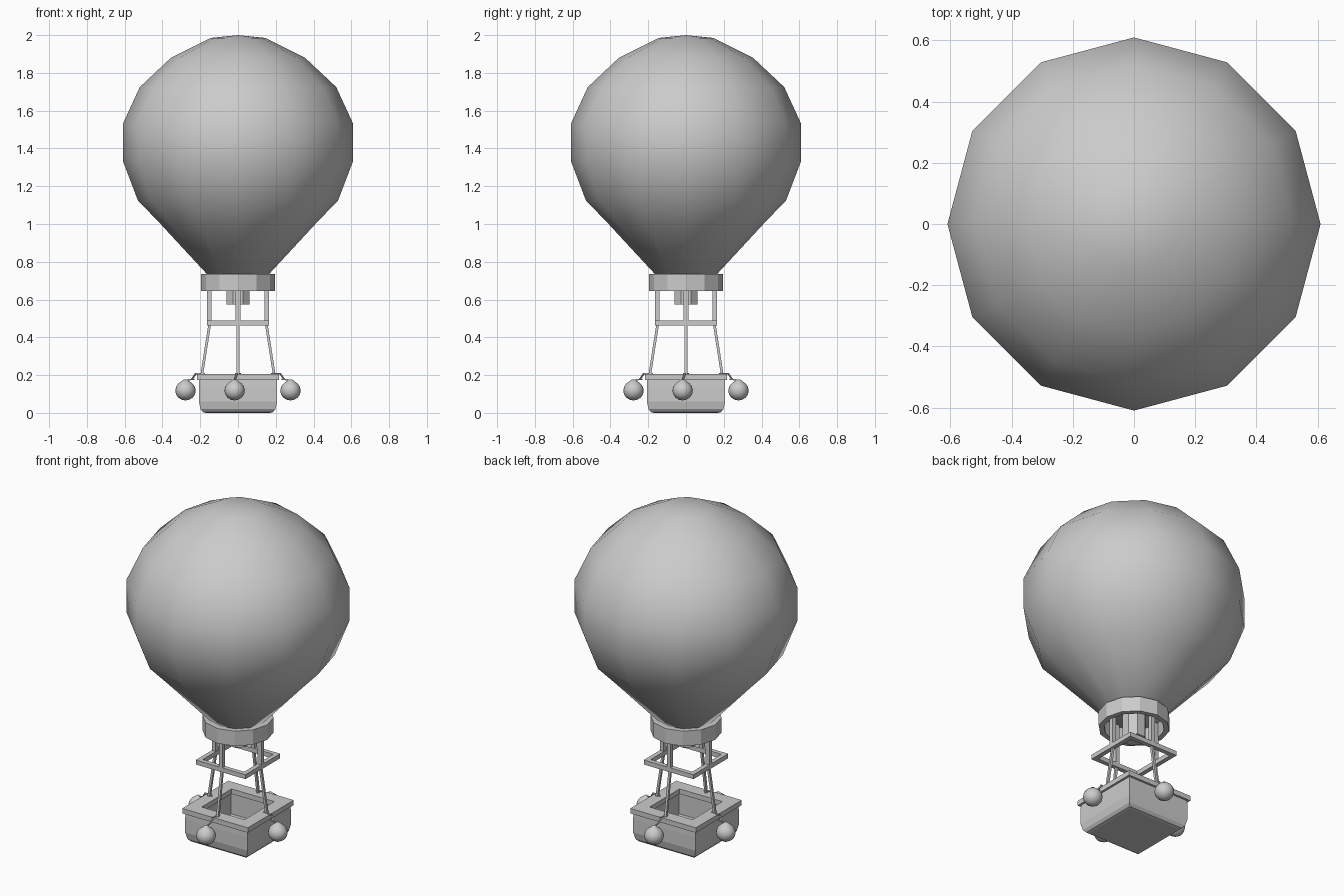
import bpy, bmesh
from math import pi, cos, sin, sqrt, radians
from mathutils import Vector, Matrix

cube = bpy.data.objects.get("Cube")
if cube:
    bpy.data.objects.remove(cube, do_unlink=True)

grey = bpy.data.materials.new("plain grey")
grey.use_nodes = True
grey.diffuse_color = (0.6, 0.6, 0.6, 1)
grey.node_tree.nodes["Principled BSDF"].inputs["Base Color"].default_value = (0.6, 0.6, 0.6, 1)


def finish(name, bm, smooth=None):
    bmesh.ops.recalc_face_normals(bm, faces=bm.faces)
    mesh = bpy.data.meshes.new(name)
    bm.to_mesh(mesh)
    bm.free()
    mesh.materials.append(grey)
    ob = bpy.data.objects.new(name, mesh)
    bpy.context.collection.objects.link(ob)
    if smooth:
        bpy.ops.object.select_all(action='DESELECT')
        ob.select_set(True)
        bpy.context.view_layer.objects.active = ob
        bpy.ops.object.shade_smooth_by_angle(angle=radians(smooth))
    return ob


def lathe(name, profile, sides, centre=(0, 0), turn=0, scale=1, closed=False, smooth=None):
    """Spin (radius, z) points; open profiles are capped at both ends."""
    bm = bmesh.new()
    rings = []
    for r, z in profile:
        rings.append([bm.verts.new((centre[0] + r * scale * cos(turn + 2 * pi * i / sides),
                                    centre[1] + r * scale * sin(turn + 2 * pi * i / sides), z))
                      for i in range(sides)])
    pairs = list(zip(rings, rings[1:]))
    if closed:
        pairs.append((rings[-1], rings[0]))
    for a, b in pairs:
        for i in range(sides):
            j = (i + 1) % sides
            bm.faces.new((a[i], a[j], b[j], b[i]))
    if not closed:
        bm.faces.new(rings[0])
        bm.faces.new(rings[-1])
    bmesh.ops.remove_doubles(bm, verts=bm.verts, dist=0.0005)
    return finish(name, bm, smooth)


def bar(name, a, b, width):
    """Square bar between two points."""
    a, b = Vector(a), Vector(b)
    d = b - a
    bm = bmesh.new()
    rot = Vector((0, 0, 1)).rotation_difference(d).to_matrix().to_4x4()
    bmesh.ops.create_cube(bm, size=1, matrix=Matrix.Translation((a + b) / 2) @ rot
                          @ Matrix.Diagonal((width, width, d.length, 1)))
    return finish(name, bm)


# Envelope
lathe("envelope", [(0.16, 0.73), (0.41, 1.0), (0.53, 1.125), (0.61, 1.335), (0.61, 1.53),
                   (0.52, 1.725), (0.355, 1.88), (0.145, 1.985), (0.0001, 2.0)], 12, smooth=60)

# Mouth ring and burner
lathe("mouth_ring", [(0.195, 0.645), (0.195, 0.735), (0.165, 0.735), (0.165, 0.645)], 12, closed=True)
lathe("burner", [(0.062, 0.575), (0.062, 0.73)], 8, turn=pi / 8, scale=1 / cos(pi / 8))

# Square load frame between posts and ropes
lathe("load_frame", [(0.165, 0.463), (0.165, 0.49), (0.138, 0.49), (0.138, 0.463)],
      4, turn=pi / 4, scale=sqrt(2), closed=True)

# Basket with open top, and its rim
lathe("basket", [(0.15, 0.05), (0.15, 0.18), (0.205, 0.18), (0.207, 0.14), (0.207, 0.06),
                 (0.198, 0.02), (0.185, 0.004), (0.17, 0.0)], 4, turn=pi / 4, scale=sqrt(2))
lathe("basket_rim", [(0.218, 0.175), (0.218, 0.205), (0.142, 0.205), (0.142, 0.175)],
      4, turn=pi / 4, scale=sqrt(2), closed=True)

# Post, rope, tie and sandbag on each side
ball = [(0.001, 0.066), (0.02, 0.07), (0.038, 0.081), (0.05, 0.098), (0.054, 0.118),
        (0.05, 0.138), (0.037, 0.156), (0.02, 0.168), (0.007, 0.178)]
for i, side in enumerate(("left", "back", "right", "front")):
    spin = Matrix.Rotation(i * pi / 2, 3, 'Z')

    def at(x, y, z):
        return spin @ Vector((x, y, z))

    bar(side + "_post", at(0.152, 0, 0.48), at(0.152, 0, 0.73), 0.025)
    bar(side + "_rope", at(0.15, 0, 0.47), at(0.192, 0, 0.2), 0.014)
    bar(side + "_tie", at(0.175, -0.002, 0.207), at(0.228, -0.012, 0.207), 0.007)
    bar(side + "_tie_drop", at(0.224, -0.006, 0.208), at(0.244, -0.016, 0.178), 0.007)
    bar(side + "_tie_knot", at(0.23, -0.018, 0.178), at(0.272, -0.017, 0.174), 0.006)
    p = at(0.278, -0.018, 0)
    lathe(side + "_sandbag", ball, 16, centre=(p.x, p.y), smooth=60)
